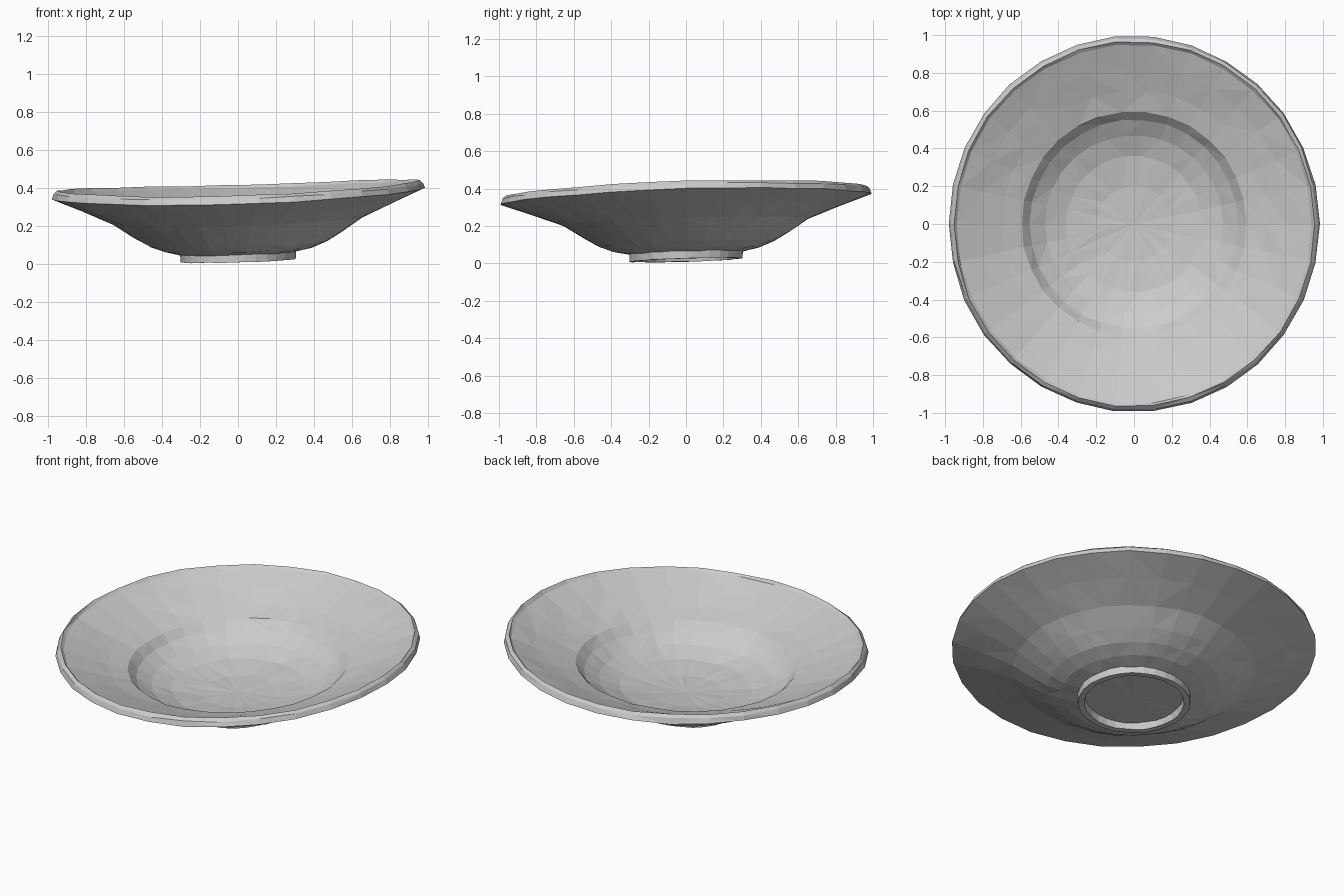
import bpy, bmesh, math, random
from mathutils import Vector

random.seed(4)
if "Cube" in bpy.data.objects:
    bpy.data.objects.remove(bpy.data.objects["Cube"], do_unlink=True)

SEGMENTS = 30

clay = bpy.data.materials.new("grey_clay")
clay.use_nodes = True
grey = (0.6, 0.6, 0.6, 1)
clay.diffuse_color = grey
clay.node_tree.nodes["Principled BSDF"].inputs["Base Color"].default_value = grey


def settle(co):
    """Tilt of the whole dish plus a gentle saddle warp at the rim."""
    angle = math.atan2(co.y, co.x)
    r = math.hypot(co.x, co.y)
    co.z += 0.03 * (co.x + co.y) + 0.014 * r ** 3 * math.cos(2 * angle)
    co.y *= 1 + 0.014 * r ** 2


def lathe(name, profile, jitter):
    """Spin a profile of (radius, height) into a faceted hand-made solid."""
    bm = bmesh.new()
    verts = [bm.verts.new((r, 0, z)) for r, z in profile]
    edges = [bm.edges.new(pair) for pair in zip(verts, verts[1:])]
    bmesh.ops.spin(bm, geom=verts + edges, cent=(0, 0, 0), axis=(0, 0, 1),
                   angle=math.tau, steps=SEGMENTS, use_duplicate=False)
    bmesh.ops.remove_doubles(bm, verts=bm.verts, dist=0.0005)
    for v in bm.verts:
        v.co += Vector([random.uniform(-jitter, jitter) for _ in range(3)])
        settle(v.co)
    bmesh.ops.triangulate(bm, faces=bm.faces, quad_method='SHORT_EDGE')
    bmesh.ops.recalc_face_normals(bm, faces=bm.faces)
    mesh = bpy.data.meshes.new(name)
    bm.to_mesh(mesh)
    bm.free()
    mesh.materials.append(clay)
    ob = bpy.data.objects.new(name, mesh)
    bpy.context.collection.objects.link(ob)
    return ob


# Dish: underside, bevelled rim, wide flange and deep well
lathe("dish", [
    (0, 0.056), (0.3, 0.056), (0.39, 0.075), (0.47, 0.105), (0.55, 0.153),
    (0.655, 0.223), (0.82, 0.293), (0.982, 0.357),
    (0.972, 0.385), (0.955, 0.4), (0.94, 0.385),
    (0.82, 0.335), (0.7, 0.288), (0.595, 0.252),
    (0.55, 0.205), (0.47, 0.158), (0.36, 0.12), (0.2, 0.097), (0, 0.09),
], 0.003)

# Foot: open ring under the dish
lathe("foot_ring", [
    (0.262, 0.06), (0.27, 0.018), (0.303, 0.018), (0.306, 0.06), (0.262, 0.06),
], 0.002)
